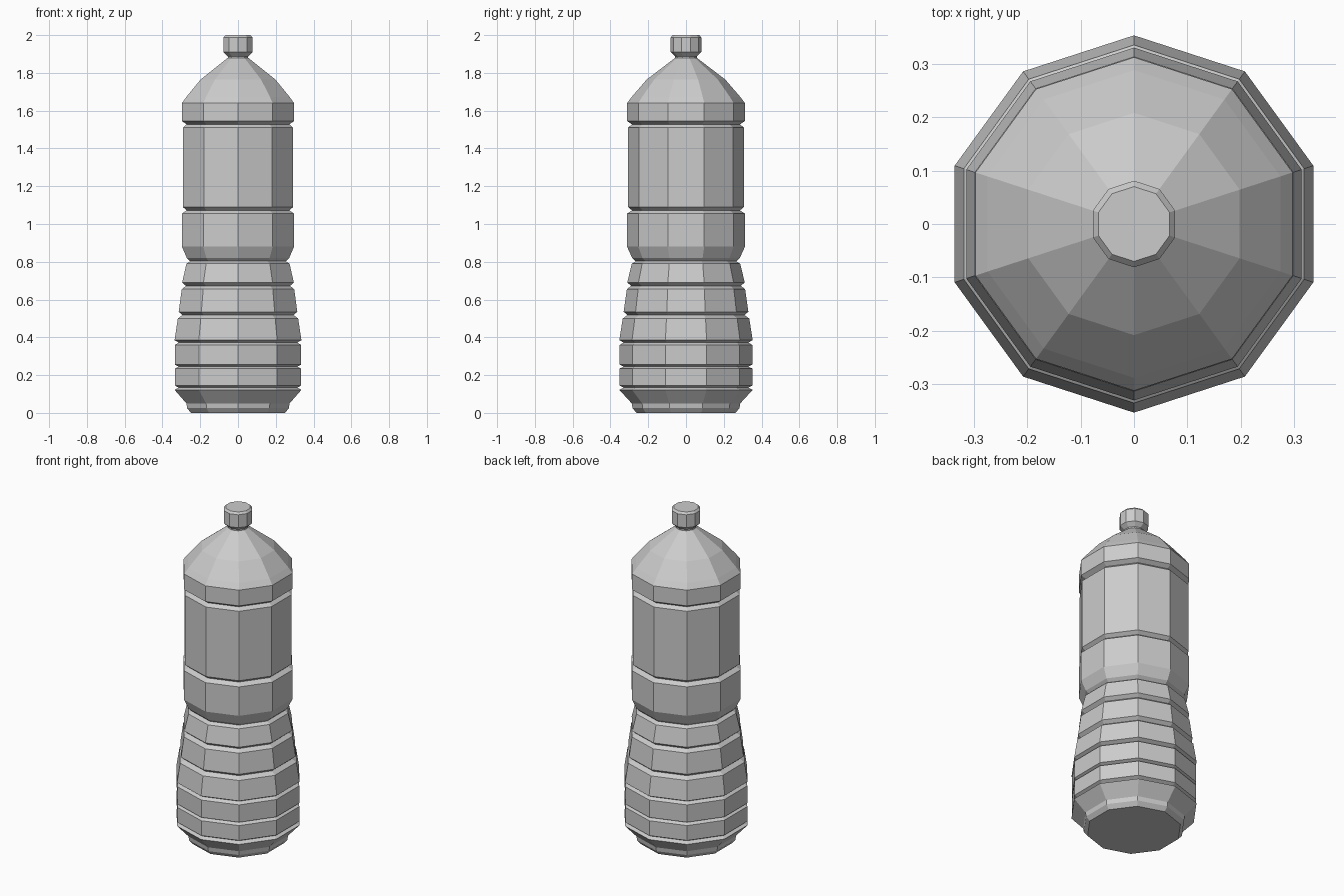
import bpy, bmesh
from math import cos, sin, pi

if "Cube" in bpy.data.objects:
    bpy.data.objects.remove(bpy.data.objects["Cube"])

SIDES = 10


def lathe(name, profile):
    """Revolve (radius, height) points into a closed ten-sided body."""
    bm = bmesh.new()
    rings = []
    for r, z in profile:
        angles = [pi / 2 + 2 * pi * k / SIDES for k in range(SIDES)]
        rings.append([bm.verts.new((r * cos(a), r * sin(a), z)) for a in angles])
    for low, high in zip(rings, rings[1:]):
        for k in range(SIDES):
            n = (k + 1) % SIDES
            bm.faces.new((low[k], low[n], high[n], high[k]))
    bm.faces.new(rings[0][::-1])
    bm.faces.new(rings[-1])
    mesh = bpy.data.meshes.new(name)
    bm.to_mesh(mesh)
    bm.free()
    obj = bpy.data.objects.new(name, mesh)
    bpy.context.collection.objects.link(obj)
    return obj


# Base foot
profile = [(0.262, 0.0), (0.283, 0.025), (0.287, 0.05), (0.353, 0.122)]

# Ribs: (bottom z, bottom radius, top z, top radius), with a groove under each
ribs = [
    (0.145, 0.351, 0.235, 0.351),
    (0.255, 0.351, 0.36, 0.351),
    (0.385, 0.353, 0.50, 0.335),
    (0.535, 0.330, 0.655, 0.313),
    (0.69, 0.311, 0.79, 0.287),
    (0.88, 0.312, 1.055, 0.312),
    (1.09, 0.307, 1.51, 0.307),
    (1.545, 0.312, 1.64, 0.312),
]
for z0, r0, z1, r1 in ribs:
    prev_r, prev_z = profile[-1]
    if z0 == 0.88:
        # Pinched waist
        profile += [(0.266, 0.803), (0.285, 0.82)]
    else:
        profile.append((min(prev_r, r0) - 0.021, (prev_z + z0) / 2))
    profile += [(r0, z0), (r1, z1)]

# Shoulder and neck
profile += [(0.288, 1.672), (0.208, 1.765), (0.057, 1.88), (0.057, 1.92)]
lathe("bottle_body", profile)

# Screw cap
lathe("bottle_cap", [(0.057, 1.888), (0.081, 1.91), (0.081, 1.988), (0.07, 2.0)])
